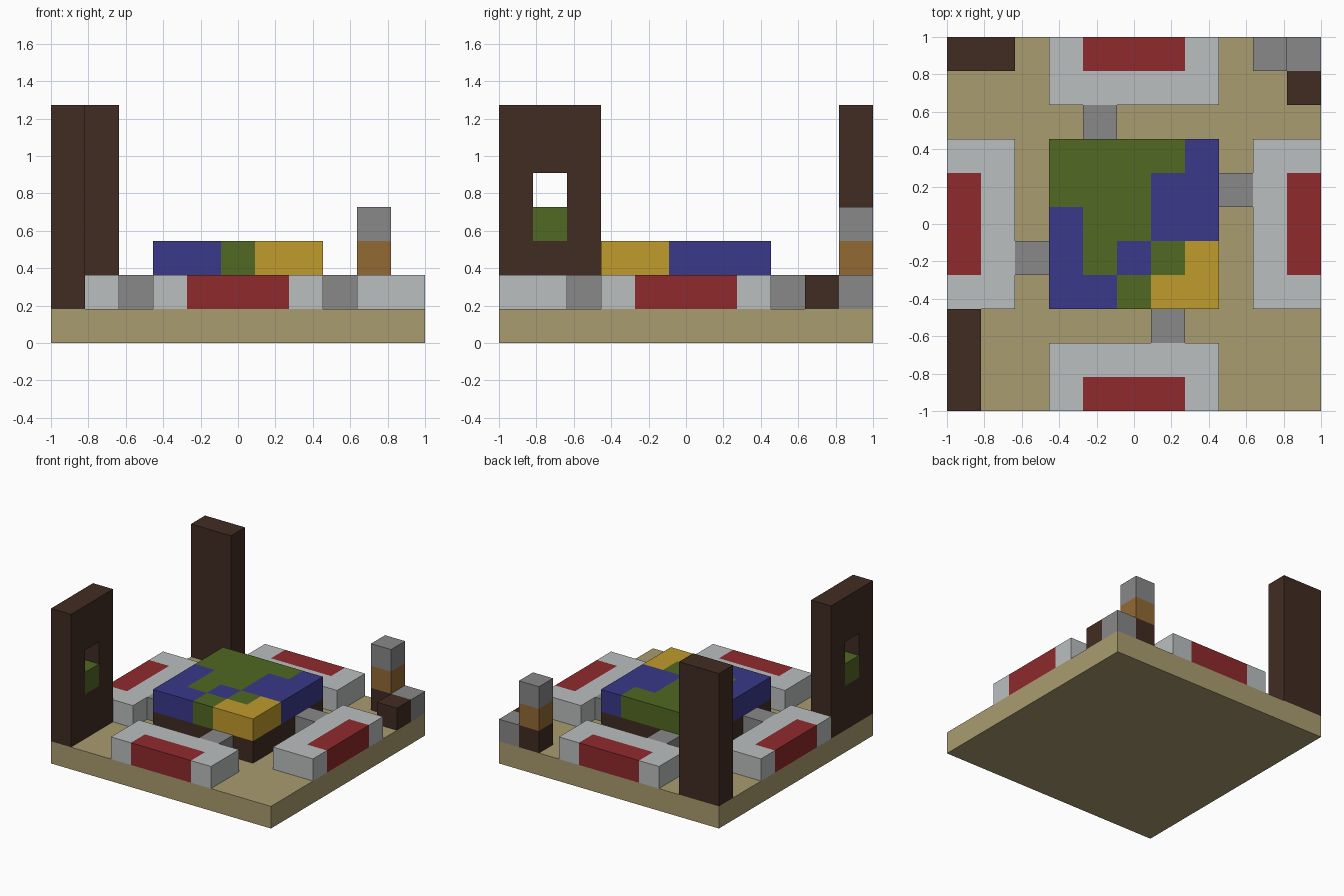
import bpy
import bmesh
from math import pi
from mathutils import Vector

if "Cube" in bpy.data.objects:
    bpy.data.objects.remove(bpy.data.objects["Cube"], do_unlink=True)

UNIT = 2 / 11  # edge of one block; the floor is 11 blocks wide


def material(name, *rgb):
    linear = [((c / 255 + 0.055) / 1.055) ** 2.4 for c in rgb] + [1]
    mat = bpy.data.materials.new(name)
    mat.use_nodes = True
    mat.diffuse_color = linear
    mat.node_tree.nodes["Principled BSDF"].inputs["Base Color"].default_value = linear
    return mat


PALETTE = {
    "N": material("sand", 170, 156, 112),
    "L": material("light grey", 187, 191, 191),
    "R": material("red", 143, 42, 44),
    "G": material("green", 81, 104, 34),
    "B": material("blue", 58, 56, 138),
    "Y": material("gold", 192, 155, 44),
    "D": material("dark brown", 65, 44, 34),
    "S": material("stone grey", 136, 136, 136),
    "O": material("ochre", 146, 106, 52),
}


def blocks(name, corner, rows, upright=False, turn=0):
    """One block thick slab; rows run along y, or along z when upright.
    Spaces are left empty. Turn spins it about the centre in quarter turns."""
    bm = bmesh.new()
    letters = sorted(set("".join(rows)) - {" "})
    cells = {(i, j, 0): c for j, row in enumerate(rows)
             for i, c in enumerate(row) if c != " "}
    for cell, letter in cells.items():
        for axis in range(3):
            for side in (-1, 1):
                normal, u, v = Vector(), Vector(), Vector()
                normal[axis], u[(axis + 1) % 3], v[(axis + 2) % 3] = side, 1, side
                if tuple(int(a + b) for a, b in zip(cell, normal)) in cells:
                    continue
                middle = Vector(cell) + Vector((0.5, 0.5, 0.5)) + normal / 2
                quad = [middle + (u * a + v * b) / 2
                        for a, b in ((-1, -1), (1, -1), (1, 1), (-1, 1))]
                face = bm.faces.new([bm.verts.new(p) for p in quad])
                face.material_index = letters.index(letter)
    bmesh.ops.remove_doubles(bm, verts=bm.verts, dist=0.001)
    for vert in bm.verts:
        p = vert.co.zxy if upright else vert.co.copy()
        vert.co = (p + Vector(corner)) * UNIT - Vector((1, 1, 0))
    mesh = bpy.data.meshes.new(name)
    bm.to_mesh(mesh)
    bm.free()
    for letter in letters:
        mesh.materials.append(PALETTE[letter])
    obj = bpy.data.objects.new(name, mesh)
    obj.rotation_euler.z = turn * pi / 2
    bpy.context.collection.objects.link(obj)


def box(name, corner, size, letter):
    """Plain box, placed and sized in blocks."""
    centre = (Vector(corner) + Vector(size) / 2) * UNIT - Vector((1, 1, 0))
    bpy.ops.mesh.primitive_cube_add(size=1, location=centre)
    obj = bpy.context.object
    obj.name = name
    obj.scale = Vector(size) * UNIT
    obj.data.materials.append(PALETTE[letter])


# Floor
box("floor", (0, 0, 0), (11, 11, 1), "N")

# Table with a patchwork top
box("table_base", (3, 3, 1), (5, 5, 1), "D")
blocks("table_top", (3, 3, 2), ["BBGYY", "BGBGY", "BGGBB", "GGGBB", "GGGGB"])

# A bench with a red back and a stool on each side of the table
for turn, side in enumerate(("front", "left", "back", "right")):
    blocks(side + "_bench", (3, 0, 1), ["LRRRL", "LLLLL"], turn=turn)
    blocks(side + "_stool", (6, 2, 1), ["S"], turn=turn)

# Tall walls, one with a window holding a plant
blocks("window_wall", (0, 0, 1), ["DDD", "DDD", "DGD", "D D", "DDD", "DDD"], upright=True)
box("back_wall", (0, 10, 1), (2, 1, 6), "D")

# Corner stack
blocks("corner_base", (9, 9, 1), [" D", "DS"])
box("corner_post", (9, 10, 2), (1, 1, 1), "O")
box("corner_cap", (9, 10, 3), (1, 1, 1), "S")
